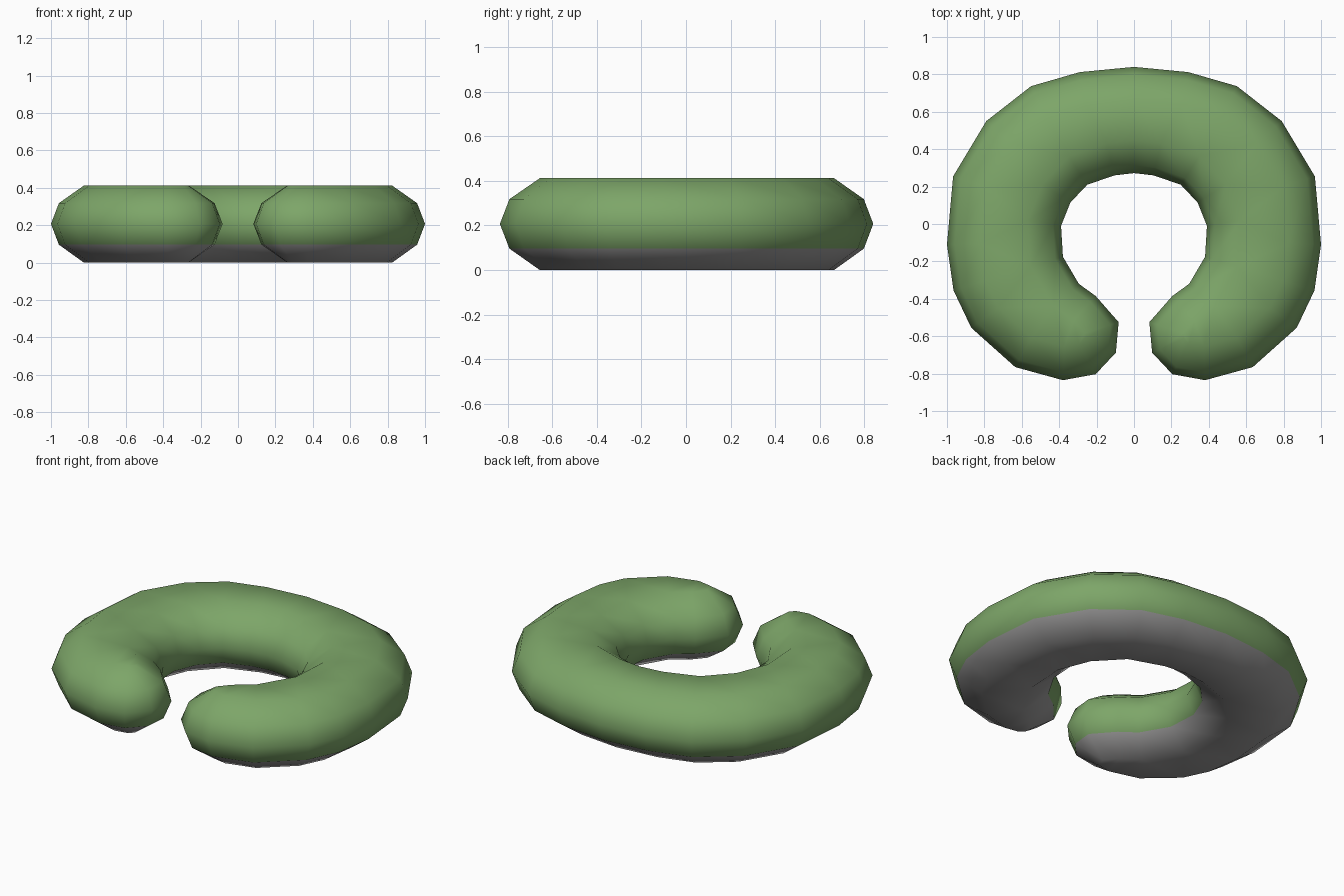
import bpy, bmesh
from mathutils import Vector

if "Cube" in bpy.data.objects:
    bpy.data.objects.remove(bpy.data.objects["Cube"])


def material(name, rgb):
    m = bpy.data.materials.new(name)
    m.diffuse_color = (*rgb, 1)
    m.use_nodes = True
    m.node_tree.nodes["Principled BSDF"].inputs["Base Color"].default_value = m.diffuse_color
    return m


# Right half of the C outline at mid height: outer rim, rounded tip, inner rim
half = [(0, .84), (.29, .812), (.55, .737), (.79, .55), (.967, .255), (1, -.11),
        (.965, -.355), (.87, -.555), (.635, -.765), (.38, -.835), (.205, -.803),
        (.097, -.688), (.082, -.525), (.205, -.385), (.295, -.32), (.38, -.175),
        (.39, -.01), (.34, .115), (.25, .21), (.105, .26), (0, .272)]
outline = [Vector(p) for p in half + [(-x, y) for x, y in half[-2:0:-1]]]
n = len(outline)


def inset(d):
    """Mitred inward offset of the clockwise outline."""
    pts = []
    for i, p in enumerate(outline):
        a = (p - outline[i - 1]).normalized()
        b = (outline[(i + 1) % n] - p).normalized()
        na, nb = Vector((a.y, -a.x)), Vector((b.y, -b.x))
        pts.append(p + (na + nb) * d / (1 + na.dot(nb)))
    return pts


# Tube: stacked inset outlines from base to top
bm = bmesh.new()
levels = [(0, .175), (.096, .042), (.207, 0), (.318, .042), (.412, .175)]
rings = [[bm.verts.new((p.x, p.y, z)) for p in inset(d)] for z, d in levels]
for lo, hi in zip(rings, rings[1:]):
    for i in range(n):
        j = (i + 1) % n
        bm.faces.new((lo[i], lo[j], hi[j], hi[i]))

# Close the top and bottom
for ring in (rings[0], rings[-1]):
    f = bm.faces.new(ring)
    bmesh.ops.triangulate(bm, faces=[f], ngon_method='BEAUTY')
bmesh.ops.recalc_face_normals(bm, faces=bm.faces)

# Grey underside, green upper part
for f in bm.faces:
    f.smooth = True
    f.material_index = 1 if f.calc_center_median().z < .09 else 0

mesh = bpy.data.meshes.new("ring_cushion")
bm.to_mesh(mesh)
bm.free()
mesh.materials.append(material("soft green", (.205, .38, .14)))
mesh.materials.append(material("grey underside", (.32, .315, .315)))
bpy.context.collection.objects.link(bpy.data.objects.new("ring_cushion", mesh))
